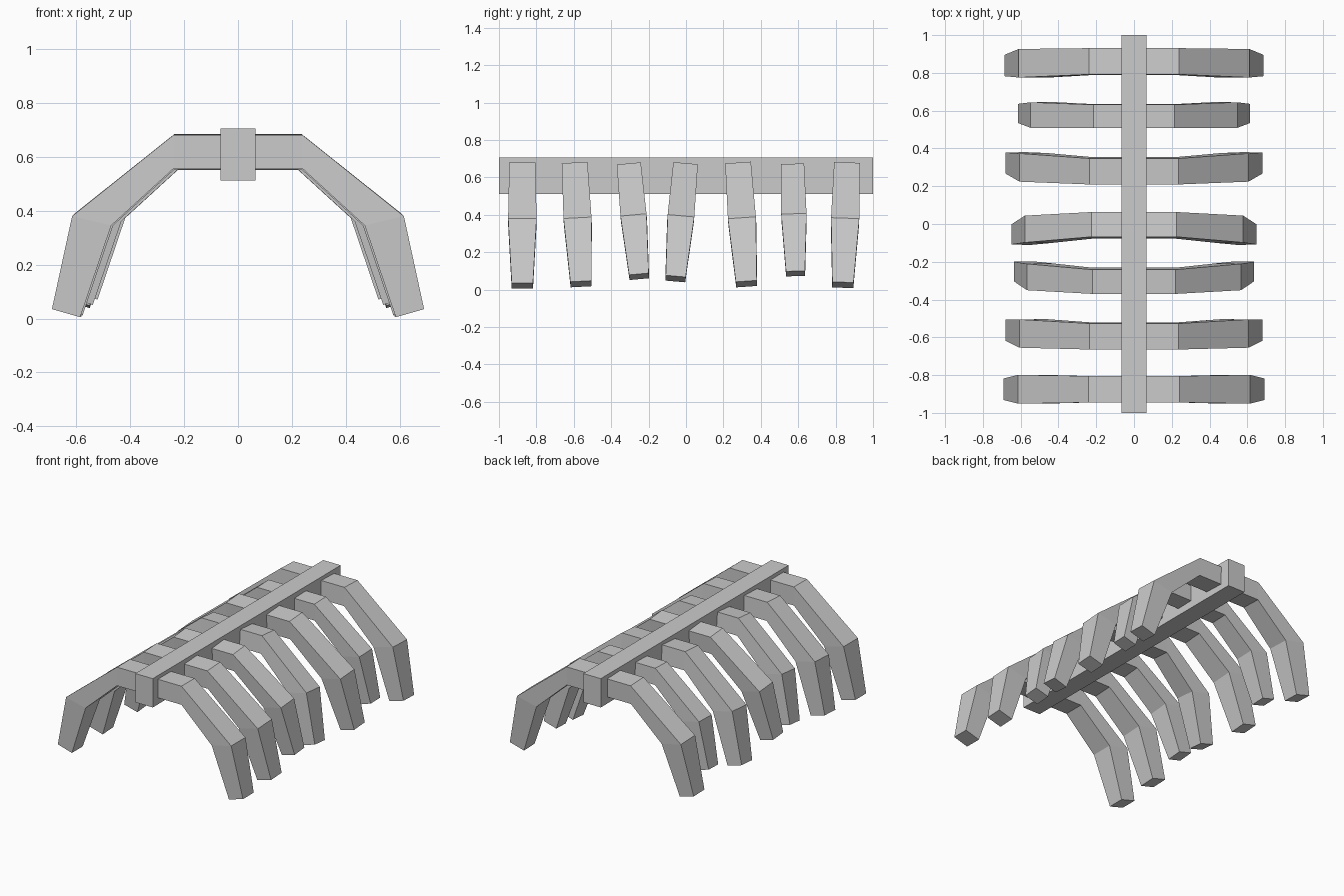
import bpy
import bmesh
from math import radians
from mathutils import Matrix, Vector

cube = bpy.data.objects.get("Cube")
if cube:
    bpy.data.objects.remove(cube, do_unlink=True)

grey = bpy.data.materials.new("bone grey")
grey.use_nodes = True
grey.diffuse_color = (0.6, 0.6, 0.6, 1)
grey.node_tree.nodes["Principled BSDF"].inputs["Base Color"].default_value = (0.6, 0.6, 0.6, 1)

SPINE_Z = 0.61


def add_object(name, bm):
    bmesh.ops.recalc_face_normals(bm, faces=bm.faces)
    mesh = bpy.data.meshes.new(name)
    bm.to_mesh(mesh)
    bm.free()
    mesh.materials.append(grey)
    obj = bpy.data.objects.new(name, mesh)
    bpy.context.collection.objects.link(obj)
    return obj


# Half a rib: outer point, inner point (x, z) and half depth at each joint
HALF_RIB = [
    ((0.24, 0.68), (0.24, 0.555), 0.07),
    ((0.615, 0.38), (0.47, 0.345), 0.076),
    ((0.69, 0.035), (0.585, 0.005), 0.057),
]


def add_rib(name, y, scale, tilt):
    bm = bmesh.new()
    joints = [(-1, j) for j in reversed(HALF_RIB)] + [(1, j) for j in HALF_RIB]
    rings = []
    for side, (outer, inner, depth) in joints:
        corners = [(outer, -depth), (outer, depth), (inner, depth), (inner, -depth)]
        rings.append([bm.verts.new((side * p[0], d, p[1] - SPINE_Z)) for p, d in corners])
    # Skin between neighbouring joints and close both tips
    for a, b in zip(rings, rings[1:]):
        for i in range(4):
            k = (i + 1) % 4
            bm.faces.new((a[i], a[k], b[k], b[i]))
    bm.faces.new(rings[0])
    bm.faces.new(rings[-1])
    # Size, swing about the spine and place
    bm.transform(Matrix.Translation(Vector((0, y, SPINE_Z)))
                 @ Matrix.Rotation(radians(tilt), 4, "X") @ Matrix.Scale(scale, 4))
    add_object(name, bm)


# Spine beam
bm = bmesh.new()
bmesh.ops.create_cube(bm, size=1)
bm.transform(Matrix.Translation((0, 0, 0.608)) @ Matrix.Diagonal((0.13, 2, 0.194, 1)))
add_object("spine", bm)

# Ribs from front to back: position, size, swing in degrees
RIBS = [(-0.875, 1, 0), (-0.592, 0.985, 3), (-0.3, 0.92, 5.2), (-0.008, 0.94, -5),
        (0.283, 0.985, 4), (0.571, 0.89, 1.6), (0.859, 0.993, -2)]
for n, (y, scale, tilt) in enumerate(RIBS, 1):
    add_rib(f"rib_{n}", y, scale, tilt)
